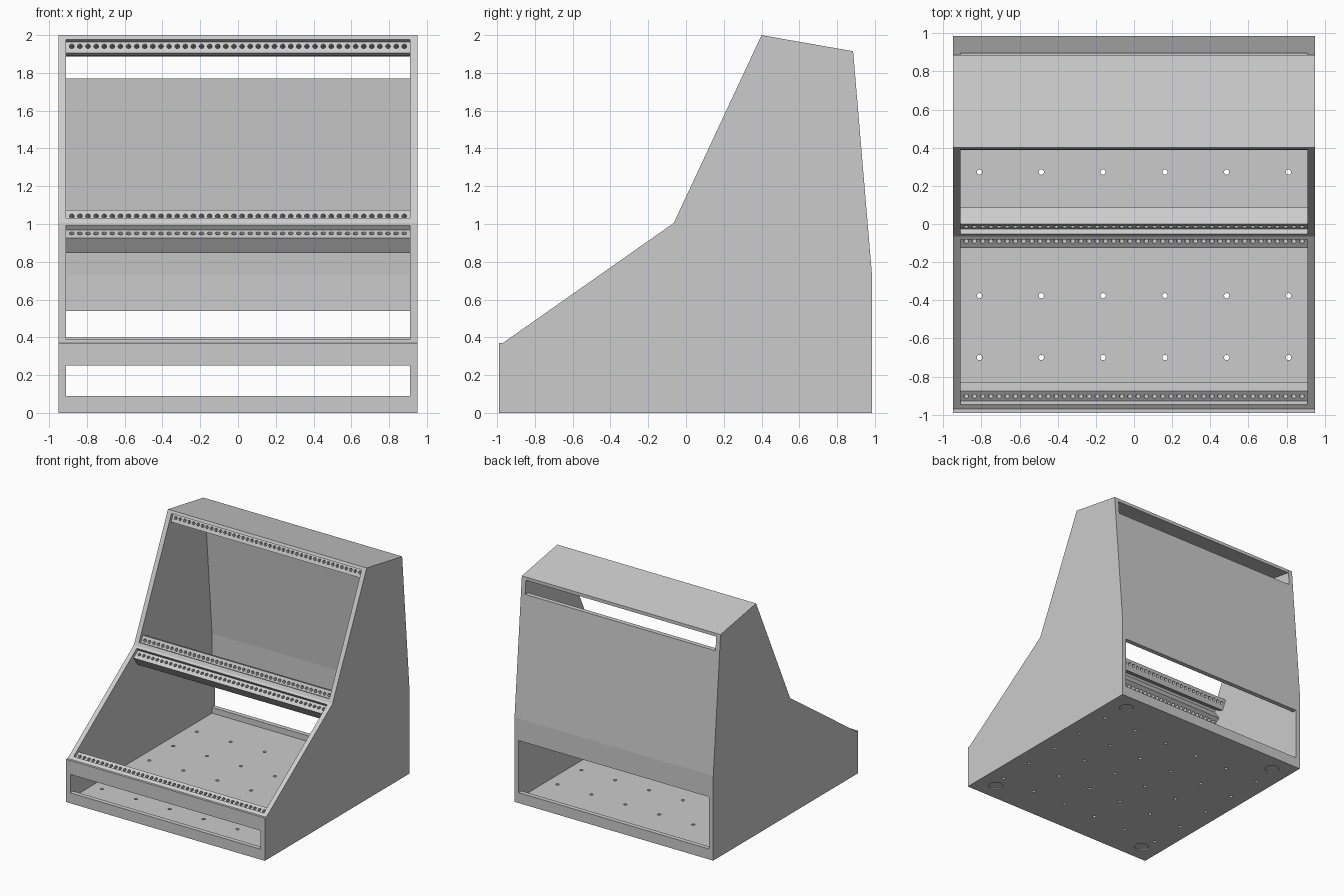
import bpy, bmesh
from mathutils import Vector, Matrix

cube = bpy.data.objects.get("Cube")
if cube:
    bpy.data.objects.remove(cube, do_unlink=True)

grey = bpy.data.materials.new("plain grey")
grey.use_nodes = True
COLOUR = (0.6, 0.6, 0.6, 1)
grey.diffuse_color = COLOUR
grey.node_tree.nodes["Principled BSDF"].inputs["Base Color"].default_value = COLOUR

OUT, INN = 0.95, 0.91            # outer and inner half widths
WALL = 0.04


def add_object(name, bm):
    bmesh.ops.recalc_face_normals(bm, faces=bm.faces)
    mesh = bpy.data.meshes.new(name)
    bm.to_mesh(mesh)
    bm.free()
    mesh.materials.append(grey)
    obj = bpy.data.objects.new(name, mesh)
    bpy.context.collection.objects.link(obj)
    return obj


def prism(name, profile, x0=-INN, x1=INN):
    """Extrude a (y, z) profile along x."""
    bm = bmesh.new()
    face = bm.faces.new([bm.verts.new((x0, y, z)) for y, z in profile])
    new = bmesh.ops.extrude_face_region(bm, geom=[face])["geom"]
    verts = [v for v in new if isinstance(v, bmesh.types.BMVert)]
    bmesh.ops.translate(bm, verts=verts, vec=(x1 - x0, 0, 0))
    return add_object(name, bm)


def drill(obj, centres, axis, radius, depth, segments=12):
    """Cut round holes centred on the given points."""
    bm = bmesh.new()
    turn = Vector(axis).to_track_quat('Z', 'Y').to_matrix().to_4x4()
    for c in centres:
        bmesh.ops.create_cone(bm, cap_ends=True, segments=segments, radius1=radius,
                              radius2=radius, depth=depth,
                              matrix=Matrix.Translation(c) @ turn)
    cutter = add_object("hole_cutter", bm)
    cutter.hide_render = True
    mod = obj.modifiers.new("holes", 'BOOLEAN')
    mod.operation, mod.solver, mod.object = 'DIFFERENCE', 'EXACT', cutter
    deps = bpy.context.evaluated_depsgraph_get()
    obj.data = bpy.data.meshes.new_from_object(obj.evaluated_get(deps))
    obj.modifiers.clear()
    bpy.data.objects.remove(cutter, do_unlink=True)


# Key corners of the side outline, as (y, z)
nose, bend, peak = Vector((-0.97, 0.37)), Vector((-0.065, 1.005)), Vector((0.40, 2.0))
back_top, back_mid = Vector((0.885, 1.915)), Vector((0.985, 0.73))
FRONT, BACK = -0.99, 0.985


class Slope:
    """A sloping rack opening: at(t, d) is t along it and d beneath it."""
    def __init__(self, start, end):
        self.start, self.length = start, (end - start).length
        self.along = (end - start).normalized()
        self.inward = Vector((self.along.y, -self.along.x))

    def at(self, t, d=0):
        return self.start + self.along * t + self.inward * d


low, high = Slope(nose, bend), Slope(bend, peak)

# Side panels
outline = [(FRONT, 0), (BACK, 0), back_mid, back_top, peak, bend, nose, (FRONT, nose.y)]
prism("right_side_panel", outline, -OUT, -INN)
prism("left_side_panel", outline, INN, OUT)

# Floor with vent holes and round foot recesses
floor = prism("floor", [(FRONT, 0), (BACK, 0), (BACK, WALL), (FRONT, WALL)])
vents = [(-0.81 + 0.324 * i, -0.70 + 0.324 * j, WALL / 2) for i in range(6) for j in range(5)]
drill(floor, vents, (0, 0, 1), 0.014, 0.1)
feet = [(sx * 0.78, sy * 0.835, 0) for sx in (-1, 1) for sy in (-1, 1)]
drill(floor, feet, (0, 0, 1), 0.058, 0.02, 32)

# Front panel, split by its long window
SILL, RECESS = 0.09, 0.03
prism("front_sill", [(FRONT, WALL), (FRONT + WALL, WALL), (FRONT + WALL, SILL), (FRONT, SILL)])
prism("front_bar", [(FRONT, 0.25), (FRONT, nose.y), nose, low.at(0.03), low.at(0.03, RECESS),
                    (FRONT + WALL, 0.33), (FRONT + WALL, 0.25)])

# Back panel between the lower and upper windows
prism("back_sill", [(BACK - WALL, WALL), (BACK, WALL), (BACK, SILL), (BACK - WALL, SILL)])
win_z = 1.77
edge = back_mid.lerp(back_top, (win_z - back_mid.y) / (back_top.y - back_mid.y))
prism("back_panel", [(BACK, 0.54), back_mid, edge, (edge.x - WALL, win_z),
                     (BACK - WALL, back_mid.y), (BACK - WALL, 0.54)])

# Roof with its front lip, and the ridge bar between the two openings
lip = high.length - 0.025
prism("roof", [peak, back_top, (back_top.x, 1.887), high.at(lip, RECESS), high.at(lip)])
prism("ridge_bar", [low.at(1.085), bend, high.at(0.03), high.at(0.03, RECESS),
                    low.at(1.085, RECESS)])


# Drilled mounting rails
def rail(name, slope, t0, t1, hole_t, deep):
    bar = prism(name, [slope.at(t0, RECESS), slope.at(t1, RECESS),
                       slope.at(t1, RECESS + deep), slope.at(t0, RECESS + deep)])
    y, z = slope.at(hole_t, RECESS + deep / 2)
    centres = [(-0.88 + 1.76 * i / 41, y, z) for i in range(42)]
    drill(bar, centres, (0, *slope.inward), 0.013, deep + 0.04)


rail("lower_front_rail", low, 0.01, 0.095, 0.06, 0.08)
rail("lower_rear_rail", low, 1.01, 1.1, 1.053, 0.095)
rail("upper_bottom_rail", high, 0.0, 0.091, 0.055, 0.094)
rail("upper_top_rail", high, 1.007, 1.08, 1.047, 0.03)
